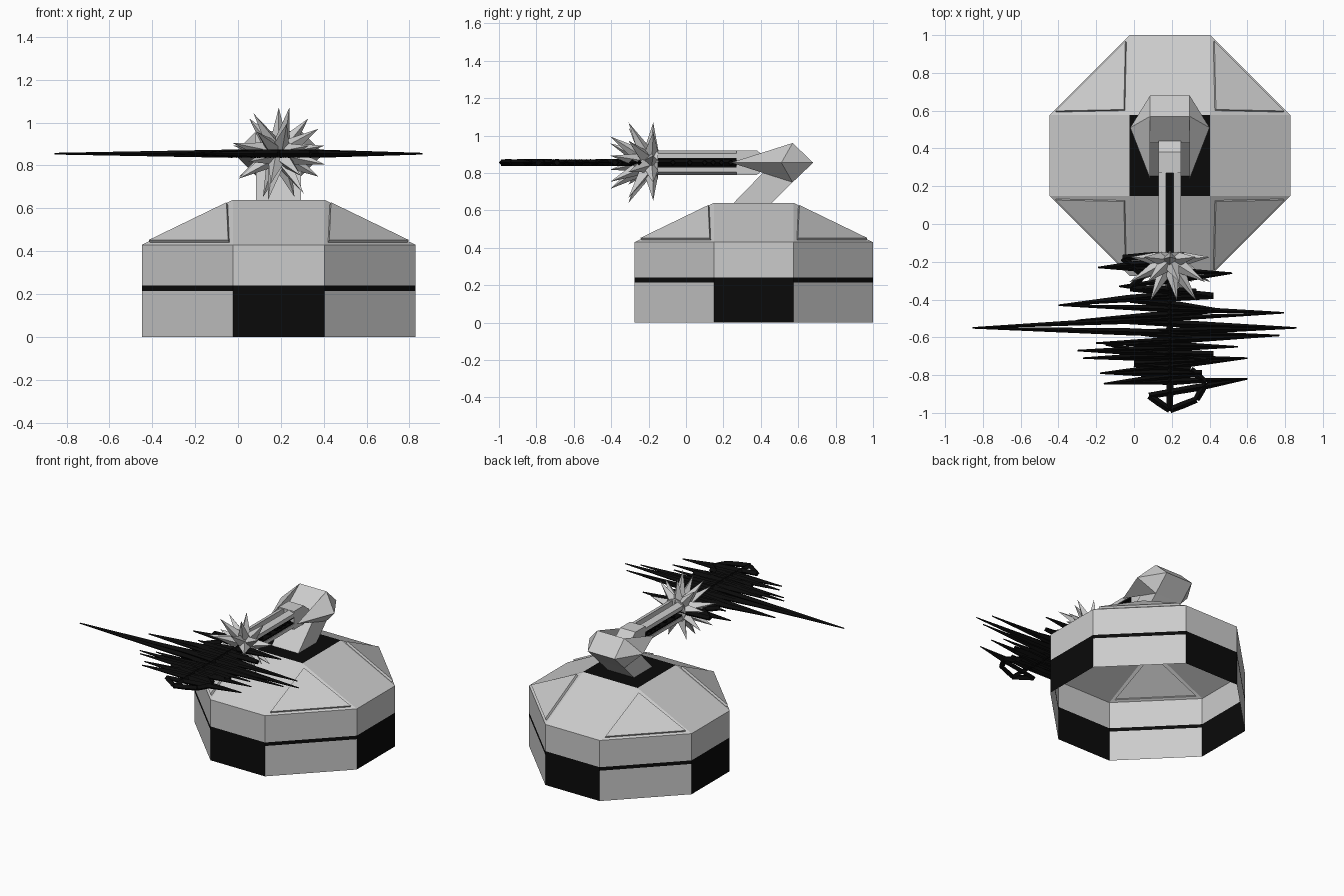
import bpy, bmesh, math
from mathutils import Vector, Matrix

if "Cube" in bpy.data.objects:
    bpy.data.objects.remove(bpy.data.objects["Cube"])

black = bpy.data.materials.new("black")
black.diffuse_color = (0.003, 0.003, 0.003, 1)
black.use_nodes = True
black.node_tree.nodes["Principled BSDF"].inputs["Base Color"].default_value = black.diffuse_color
grey = bpy.data.materials.new("grey")
grey.diffuse_color = (0.8, 0.8, 0.8, 1)
grey.use_nodes = True
grey.node_tree.nodes["Principled BSDF"].inputs["Base Color"].default_value = grey.diffuse_color
CX, CY, AZ = 0.19, 0.3625, 0.855      # base centre, barrel axis height


def finish(bm, name, mats=(), recalc=True):
    if recalc:
        bmesh.ops.recalc_face_normals(bm, faces=bm.faces)
    me = bpy.data.meshes.new(name)
    bm.to_mesh(me)
    bm.free()
    for m in mats:
        me.materials.append(m)
    ob = bpy.data.objects.new(name, me)
    bpy.context.collection.objects.link(ob)
    return ob


def frustum(bm, p, q, r0, r1, sides=4):
    p, q = Vector(p), Vector(q)
    d = q - p
    rot = d.to_track_quat('Z', 'Y').to_matrix().to_4x4()
    bmesh.ops.create_cone(bm, cap_ends=True, segments=sides, radius1=r0, radius2=r1,
                          depth=d.length, matrix=Matrix.Translation((p + q) / 2) @ rot)


def box(bm, lo, hi):
    lo, hi = Vector(lo), Vector(hi)
    bmesh.ops.create_cube(bm, size=1, matrix=Matrix.Translation((lo + hi) / 2)
                          @ Matrix.Diagonal((hi - lo).to_4d()))


def prism(bm, profile, axis, lo, hi):
    """Extrude a 2D profile along x (profile = y,z) or y (profile = x,z)."""
    place = (lambda u, v, t: (t, u, v)) if axis == 'x' else (lambda u, v, t: (u, t, v))
    a = [bm.verts.new(place(u, v, lo)) for u, v in profile]
    b = [bm.verts.new(place(u, v, hi)) for u, v in profile]
    bm.faces.new(a)
    bm.faces.new(b[::-1])
    n = len(a)
    for i in range(n):
        j = (i + 1) % n
        bm.faces.new((a[i], b[i], b[j], a[j]))


# Open-bottomed octagonal base with black panels, band and roof hatch
a, A = 0.2135, 0.6375
octagon = [(-a, -A), (a, -A), (A, -a), (A, a), (a, A), (-a, A), (-A, a), (-A, -a)]
bm = bmesh.new()
rings = [[bm.verts.new((CX + x, CY + y, z)) for x, y in octagon]
         for z in (0, 0.215, 0.24, 0.43)]
for k in range(3):
    for i in range(8):
        j = (i + 1) % 8
        f = bm.faces.new((rings[k][i], rings[k][j], rings[k + 1][j], rings[k + 1][i]))
        f.material_index = int(k == 1 or (k == 0 and i % 2 == 0))
top = [bm.verts.new((CX + x, CY + y, 0.64)) for x, y in ((-a, -a), (a, -a), (a, a), (-a, a))]
bm.faces.new(top).material_index = 1
rim, corners = rings[3], []
for k in range(4):
    n = (k + 1) % 4
    bm.faces.new((rim[2 * k], rim[2 * k + 1], top[n], top[k]))
    corners.append(bm.faces.new((rim[2 * k + 1], rim[(2 * k + 2) % 8], top[n])))
# raised triangular roof panels
bm.normal_update()
bmesh.ops.inset_individual(bm, faces=corners, thickness=0.042)
bm.normal_update()
for f in bmesh.ops.extrude_discrete_faces(bm, faces=corners)['faces']:
    f.normal_update()
    bmesh.ops.translate(bm, verts=f.verts, vec=f.normal * 0.015)
finish(bm, "base_shell", (grey, black), recalc=False)

# Leaning neck
bm = bmesh.new()
prism(bm, [(0.255, 0.64), (0.46, 0.64), (0.57, 0.75), (0.43, 0.82)], 'x', 0.085, 0.295)
finish(bm, "neck")

# Faceted head with two forward prongs
bm = bmesh.new()
sides = []
for s in (-1, 1):
    T, B, D, F, P, O = [bm.verts.new((CX + s * x, y, z)) for x, y, z in (
        (0.105, 0.57, 0.96), (0.105, 0.68, AZ), (0.105, 0.57, 0.75),
        (0.105, 0.43, AZ), (0.105, 0.24, AZ), (0.21, 0.51, AZ))]
    for f in ((T, B, O), (B, D, O), (D, P, O), (P, T, O), (T, F, P), (F, D, P)):
        bm.faces.new(f)
    sides.append((T, B, D, F))
for i in range(4):
    j = (i + 1) % 4
    bm.faces.new((sides[0][i], sides[0][j], sides[1][j], sides[1][i]))
finish(bm, "head")

# Breech block
bm = bmesh.new()
prism(bm, [(0.27, 0.79), (0.38, 0.79), (0.44, 0.84), (0.44, 0.87), (0.38, 0.92), (0.27, 0.92)],
      'x', CX - 0.06, CX + 0.06)
finish(bm, "breech_block")

# Barrel: four sloped rails joined by two black strips
bm = bmesh.new()
for sx in (-1, 1):
    for sz in (-1, 1):
        prism(bm, [(CX + sx * 0.02, AZ + sz * 0.065), (CX + sx * 0.06, AZ + sz * 0.05),
                   (CX + sx * 0.06, AZ + sz * 0.025), (CX + sx * 0.02, AZ + sz * 0.025)],
              'y', -0.16, 0.28)
finish(bm, "barrel_rails")
bm = bmesh.new()
for sz in (-1, 1):
    z = AZ + sz * 0.02
    box(bm, (CX - 0.055, -0.16, z - 0.005), (CX + 0.055, 0.28, z + 0.005))
finish(bm, "barrel_strips", (black,))

# Small charge beads between the rails
bm = bmesh.new()
for y in (-0.07, 0.02, 0.10, 0.145, 0.19, 0.24):
    for s in (-1, 1):
        frustum(bm, (CX, y, AZ), (CX + s * 0.05, y, AZ), 0.018, 0.012)
finish(bm, "charge_beads", (black,))

# Spiked muzzle: rings of spikes (count, forward tilt, length, phase)
bm = bmesh.new()
c = Vector((CX, -0.19, AZ))
for n, tilt, length, phase in ((9, -4, 0.215, 10), (8, 28, 0.25, 32), (6, 56, 0.26, 15)):
    for i in range(n):
        t = math.radians(phase + 360 * i / n)
        e = math.radians(tilt)
        d = Vector((math.cos(t) * math.cos(e), -math.sin(e), math.sin(t) * math.cos(e)))
        frustum(bm, c + d * 0.04, c + d * length, 0.045, 0.0)
frustum(bm, (CX, -0.15, AZ), (CX, -0.24, AZ), 0.085, 0.05, 8)
finish(bm, "muzzle_spikes")

# Flat lightning bolts: zigzag paths in one horizontal plane
paths = [
    [(.19, -.2), (-.19, -.23), (.52, -.26), (-.08, -.33), (.33, -.36), (-.4, -.43), (.795, -.47),
     (-.855, -.55), (.77, -.59), (-.2, -.63), (.55, -.65), (-.3, -.67), (.42, -.69),
     (-.27, -.71), (.6, -.71), (-.18, -.79), (.36, -.79), (-.16, -.845), (.6, -.82),
     (.08, -.91), (.19, -.985)],
    [(.19, -.16), (-.06, -.18), (.05, -.27), (-.02, -.34), (.42, -.38), (-.02, -.4), (.5, -.46),
     (-.3, -.51), (.86, -.55), (-.1, -.57), (.45, -.61), (-.15, -.64), (.4, -.72),
     (0, -.74), (.3, -.77), (.38, -.84), (.33, -.93), (.19, -.985)],
    [(.19, .27), (.19, -.2), (.19, -.6), (.19, -.99)],
]
bm = bmesh.new()
for path in paths:
    for p, q in zip(path, path[1:]):
        p, q = Vector((*p, AZ)), Vector((*q, AZ))
        mid = (p + q) / 2
        for end in (p, q):
            frustum(bm, mid, end, 0.019, 0.004 if abs(end.x - CX) > 0.25 else 0.017)
finish(bm, "lightning_bolts", (black,))
